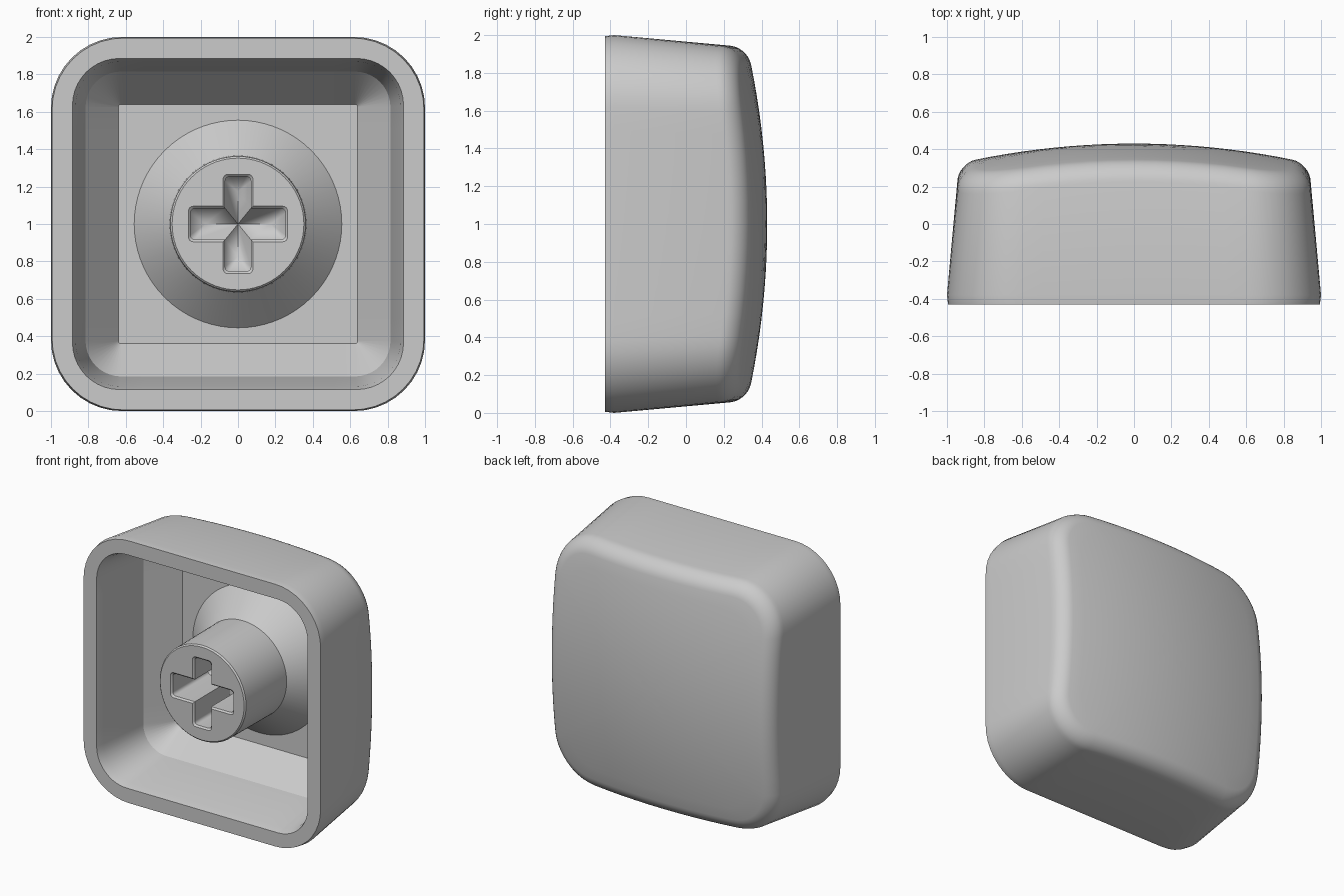
import bpy, bmesh, math
from math import sin, cos, pi

if "Cube" in bpy.data.objects:
    bpy.data.objects.remove(bpy.data.objects["Cube"])

CZ = 1.0        # height of the centre axis
FRONT, FLOOR = -0.43, 0.25

mat = bpy.data.materials.new("light grey plastic")
mat.diffuse_color = (0.6, 0.6, 0.6, 1)
mat.use_nodes = True
mat.node_tree.nodes["Principled BSDF"].inputs["Base Color"].default_value = mat.diffuse_color


def rounded_square(half, r, corner=10, side=10):
    """Outline points (x, z) of a rounded square, counter-clockwise."""
    pts = []
    for q in range(4):
        a0 = q * pi / 2
        sx, sz = [(1, 1), (-1, 1), (-1, -1), (1, -1)][q]
        for i in range(corner + 1):
            a = a0 + i / corner * pi / 2
            pts.append((sx * (half - r) + r * cos(a), sz * (half - r) + r * sin(a)))
        (x, z), (dx, dz) = pts[-1], [(-1, 0), (0, -1), (1, 0), (0, 1)][q]
        length = 2 * (half - r)
        pts += [(x + dx * length * i / side, z + dz * length * i / side)
                for i in range(1, side)]
    return pts


def add_ring(bm, pts, y):
    """y is a number or a function of x and z."""
    return [bm.verts.new((x, y(x, z) if callable(y) else y, CZ + z)) for x, z in pts]


def bridge(bm, a, b):
    n = len(a)
    for i in range(n):
        j = (i + 1) % n
        bm.faces.new((a[i], a[j], b[j], b[i]))


def finish(bm, name):
    bmesh.ops.recalc_face_normals(bm, faces=bm.faces[:])
    me = bpy.data.meshes.new(name)
    bm.to_mesh(me)
    bm.free()
    ob = bpy.data.objects.new(name, me)
    me.materials.append(mat)
    bpy.context.collection.objects.link(ob)
    bpy.ops.object.select_all(action='DESELECT')
    ob.select_set(True)
    bpy.context.view_layer.objects.active = ob
    bpy.ops.object.shade_smooth_by_angle(angle=math.radians(30))
    return ob


def dome(x, z):
    return 0.43 - 0.12 * (x * x + z * z)


# Cap shell: cavity, rim, tapered walls, rounded edge and domed back
bm = bmesh.new()
rings = []
for half, r, y in [(0.64, 0.015, FLOOR), (0.815, 0.19, 0.03), (0.868, 0.235, -0.37),
                   (0.885, 0.25, FRONT), (0.994, 0.38, FRONT), (1.0, 0.38, -0.38)]:
    rings.append(add_ring(bm, rounded_square(half, r), y))
fillet = 0.1
for i in range(9):
    t = i / 8 * pi / 2
    inset = fillet * (1 - cos(t))
    drop = fillet * (1 - sin(t))
    rings.append(add_ring(bm, rounded_square(0.945 - inset, 0.35 - inset),
                          lambda x, z: dome(x, z) - drop))
for i in range(1, 10):
    s = 1 - i / 10
    rings.append(add_ring(bm, rounded_square(0.845 * s, 0.25 * s), dome))
for a, b in zip(rings, rings[1:]):
    bridge(bm, a, b)
tip = bm.verts.new((0, dome(0, 0), CZ))
last = rings[-1]
for i in range(len(last)):
    bm.faces.new((last[i], last[(i + 1) % len(last)], tip))
bm.faces.new(rings[0])
finish(bm, "cap_shell")


# Stem: flared base, round post and cross-shaped socket
def cross_outline(inset):
    """Per arm: one inner corner, then the rounded end of the arm."""
    end, wide, tall, r = 0.265 - inset, 0.08 - inset, 0.095 - inset, 0.025
    pts = []
    for q in range(4):
        w, w2 = (tall, wide) if q % 2 == 0 else (wide, tall)
        arm = [(w2, -w)]
        for sign in (-1, 1):
            for i in range(5):
                a = (i / 4 - (1 if sign < 0 else 0)) * pi / 2
                arm.append((end - r + r * cos(a), sign * (w - r) + r * sin(a)))
        c, s = round(cos(q * pi / 2)), round(sin(q * pi / 2))
        pts += [(c * u - s * v, s * u + c * v) for u, v in arm]
    return pts


bm = bmesh.new()
N = 72
prev = None
for r, y in [(0.555, FLOOR), (0.366, 0.06), (0.362, -0.42), (0.352, FRONT)]:
    circle = [(r * cos(2 * pi * i / N), r * sin(2 * pi * i / N)) for i in range(N)]
    ring = add_ring(bm, circle, y)
    if prev:
        bridge(bm, prev, ring)
    prev = ring
mouth = add_ring(bm, cross_outline(0), FRONT)
lip = add_ring(bm, cross_outline(0.011), FRONT + 0.012)
deep = add_ring(bm, cross_outline(0.011), 0.0)
bridge(bm, mouth, lip)
bridge(bm, lip, deep)

# Flat post end around the socket
n = len(mouth)
edges = [bm.edges.get((prev[i], prev[(i + 1) % N])) for i in range(N)]
edges += [bm.edges.get((mouth[i], mouth[(i + 1) % n])) for i in range(n)]
bmesh.ops.triangle_fill(bm, edges=edges, use_beauty=True, normal=(0, -1, 0))

# Valley-shaped socket bottom
centre = bm.verts.new((0, 0.11, CZ))
per = n // 4
for q in range(4):
    a = q * pi / 2
    apex = bm.verts.new((0.175 * cos(a), 0.11, CZ + 0.175 * sin(a)))
    arm = [deep[(q * per + i) % n] for i in range(per + 1)]
    bm.faces.new((arm[0], arm[1], apex, centre))
    bm.faces.new((arm[-2], arm[-1], centre, apex))
    for i in range(1, per - 1):
        bm.faces.new((arm[i], arm[i + 1], apex))
finish(bm, "stem")
